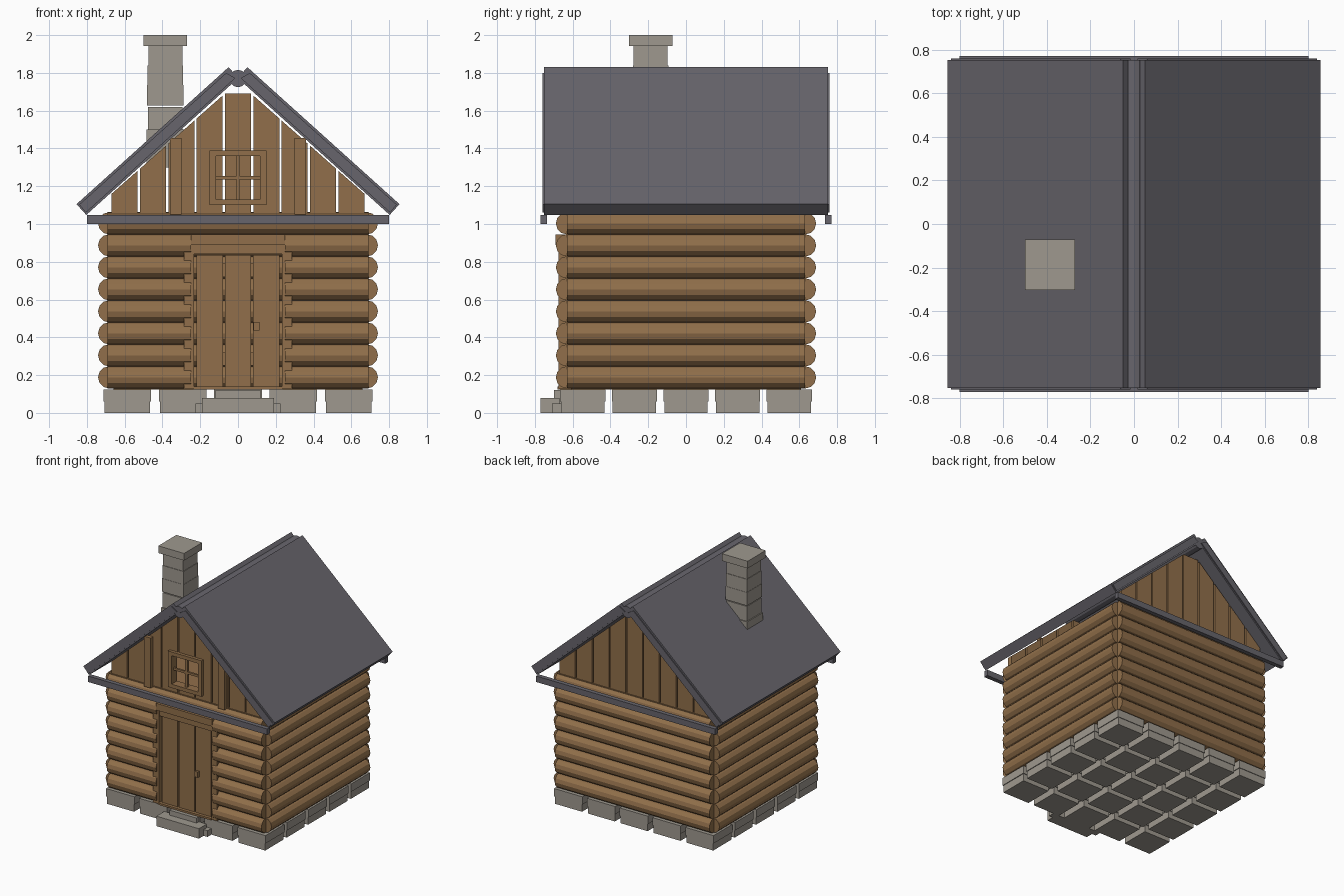
import bpy, bmesh, math
from mathutils import Matrix, Vector

if "Cube" in bpy.data.objects:
    bpy.data.objects.remove(bpy.data.objects["Cube"])


def material(name, rgb):
    m = bpy.data.materials.new(name)
    m.diffuse_color = (*rgb, 1)
    m.use_nodes = True
    m.node_tree.nodes["Principled BSDF"].inputs["Base Color"].default_value = m.diffuse_color
    return m


WOOD = material("brown wood", (0.283, 0.159, 0.069))
SLATE = material("dark slate", (0.136, 0.130, 0.150))
STONE = material("grey stone", (0.345, 0.318, 0.275))


def finish(name, bm, mat, smooth=False):
    bmesh.ops.recalc_face_normals(bm, faces=bm.faces)
    me = bpy.data.meshes.new(name)
    bm.to_mesh(me)
    bm.free()
    me.materials.append(mat)
    ob = bpy.data.objects.new(name, me)
    bpy.context.collection.objects.link(ob)
    return ob


def add_box(bm, x0, x1, y0, y1, z0, z1):
    size = Matrix.Diagonal((x1 - x0, y1 - y0, z1 - z0, 1))
    mid = Matrix.Translation(((x0 + x1) / 2, (y0 + y1) / 2, (z0 + z1) / 2))
    bmesh.ops.create_cube(bm, size=1, matrix=mid @ size)


def boxes(name, mat, *items):
    bm = bmesh.new()
    for b in items:
        add_box(bm, *b)
    return finish(name, bm, mat)


def add_prism(bm, pts, y0, y1):
    """Extrude an x-z outline along y."""
    f = bm.faces.new([bm.verts.new((x, y0, z)) for x, z in pts])
    r = bmesh.ops.extrude_face_region(bm, geom=[f])
    bmesh.ops.translate(bm, vec=(0, y1 - y0, 0),
                        verts=[v for v in r["geom"] if isinstance(v, bmesh.types.BMVert)])


def add_log(bm, a, b, r=0.059, n=12):
    a, b = Vector(a), Vector(b)
    rot = (b - a).to_track_quat('Z', 'Y').to_matrix().to_4x4()
    bmesh.ops.create_cone(bm, cap_ends=True, segments=n, radius1=r, radius2=r,
                          depth=(b - a).length, matrix=Matrix.Translation((a + b) / 2) @ rot)


# Foundation: 5 x 5 grid of two-layer stones
stones = []
for i in range(5):
    for j in range(5):
        cx, cy = -0.586 + 0.293 * i, -0.546 + 0.273 * j
        w, d = 0.126, 0.12
        stones.append((cx - w + .006, cx + w - .006, cy - d + .005, cy + d - .005, 0, 0.06))
        stones.append((cx - w, cx + w, cy - d, cy + d, 0.06, 0.124))
boxes("foundation_stones", STONE, *stones)

# Entrance steps
boxes("entrance_step", STONE, (-0.19, 0.19, -0.77, -0.67, 0, 0.08),
      (-0.12, 0.12, -0.70, -0.62, 0.03, 0.12), (-0.225, 0.225, -0.71, -0.66, 0, 0.05))

# Log walls: eight courses, front broken for the door
walls = {k: bmesh.new() for k in ("front_logs", "back_logs", "left_logs", "right_logs")}
for i in range(8):
    z = 0.188 + 0.1165 * i
    if i < 7:
        for s in (-1, 1):
            add_log(walls["front_logs"], (s * 0.69, -0.63, z), (s * 0.25, -0.63, z))
    else:
        add_log(walls["front_logs"], (-0.69, -0.63, z), (0.69, -0.63, z))
    add_log(walls["back_logs"], (-0.69, 0.63, z), (0.69, 0.63, z))
    add_log(walls["left_logs"], (-0.682, -0.63, z), (-0.682, 0.63, z))
    add_log(walls["right_logs"], (0.682, -0.63, z), (0.682, 0.63, z))
for name, bm in walls.items():
    finish(name, bm, WOOD)

# Floor and attic floor
boxes("floor", WOOD, (-0.66, 0.66, -0.61, 0.61, 0.124, 0.14))
boxes("attic_floor", WOOD, (-0.69, 0.69, -0.66, 0.66, 1.04, 1.06))

# Door, frame and handle
boxes("door_planks", WOOD, *[(c - 0.0695, c + 0.0695, -0.655, -0.625, 0.14, 0.835)
                             for c in (-0.15, 0, 0.15)])
boxes("door_braces", WOOD, *[(-0.21, 0.21, -0.625, -0.605, z, z + 0.07) for z in (0.25, 0.72)])
boxes("door_posts", WOOD, *[(s * 0.26 - 0.026, s * 0.26 + 0.026, -0.675, -0.60, 0.13, 0.89)
                            for s in (-1, 1)])
boxes("door_lintel", WOOD, (-0.25, 0.25, -0.69, -0.60, 0.89, 0.945),
      (-0.25, 0.25, -0.67, -0.60, 0.84, 0.89))
boxes("door_sill", WOOD, (-0.235, 0.235, -0.68, -0.60, 0.125, 0.14))
boxes("door_handle", WOOD, (0.083, 0.113, -0.675, -0.65, 0.435, 0.48))


# Gable planks cut to the roof slope; the front leaves a window opening
def add_plank(bm, x0, x1, y, z0=1.05, z1=1.69):
    top = [(x, min(z1, 1.752 - 0.885 * abs(x))) for x in (x1, x0)]
    add_prism(bm, [(x0, z0), (x1, z0)] + top, y - 0.02, y + 0.02)


for name, y in (("front_gable", -0.635), ("back_gable", 0.635)):
    bm = bmesh.new()
    for k in range(-4, 5):
        x0, x1 = 0.15 * k - 0.069, 0.15 * k + 0.069
        if y > 0 or abs(k) > 1:
            add_plank(bm, x0, x1, y)
            continue
        if k:
            a, b = sorted((k * 0.13, k * 0.219))
            add_plank(bm, a, b, y)
            x0, x1 = sorted((k * 0.081, k * 0.13))
        add_plank(bm, x0, x1, y, 1.05, 1.12)
        add_plank(bm, x0, x1, y, 1.37)
    finish(name, bm, WOOD)

# Window frame and muntins
boxes("window_frame", WOOD, (-0.15, -0.117, -0.68, -0.61, 1.10, 1.39),
      (0.117, 0.15, -0.68, -0.61, 1.10, 1.39), (-0.117, 0.117, -0.68, -0.61, 1.10, 1.13),
      (-0.117, 0.117, -0.68, -0.61, 1.36, 1.39))
boxes("window_muntins", WOOD, (-0.009, 0.009, -0.66, -0.64, 1.13, 1.36),
      (-0.117, 0.117, -0.658, -0.642, 1.236, 1.254))
# Upright battens beside the window
boxes("gable_battens", WOOD, *[(s * 0.33 - 0.03, s * 0.33 + 0.03, -0.685, -0.655, 1.05, 1.455)
                               for s in (-1, 1)])

# Roof slabs, rake boards, tie beams and ridge pole
for s, side in ((-1, "left"), (1, "right")):
    bm = bmesh.new()
    add_prism(bm, [(s * 0.855, 1.105), (s * 0.05, 1.83), (s * -0.002, 1.773),
                   (s * 0.803, 1.048)], -0.752, 0.752)
    finish(side + "_roof", bm, SLATE)
    bm = bmesh.new()
    for y in (-1, 1):
        add_prism(bm, [(s * 0.84, 1.103), (s * 0.062, 1.80), (s * 0.015, 1.772),
                       (s * 0.806, 1.06)], y * 0.74, y * 0.76)
    finish(side + "_rake_boards", bm, SLATE)
boxes("tie_beams", SLATE, (-0.80, 0.80, -0.77, -0.735, 1.0, 1.048),
      (-0.80, 0.80, 0.735, 0.77, 1.0, 1.048))
bm = bmesh.new()
add_log(bm, (0, -0.752, 1.77), (0, 0.752, 1.77), 0.046)
finish("ridge_pole", bm, SLATE)

# Chimney: stacked blocks and a cap
blocks = [(1.30, 1.50, 0.10), (1.50, 1.62, 0.092), (1.628, 1.735, 0.096),
          (1.735, 1.84, 0.094), (1.84, 1.945, 0.09), (1.942, 2.0, 0.115)]
boxes("chimney", STONE, *[(-0.385 - w, -0.385 + w, -0.187 - w, -0.187 + w, a, b)
                          for a, b, w in blocks])
